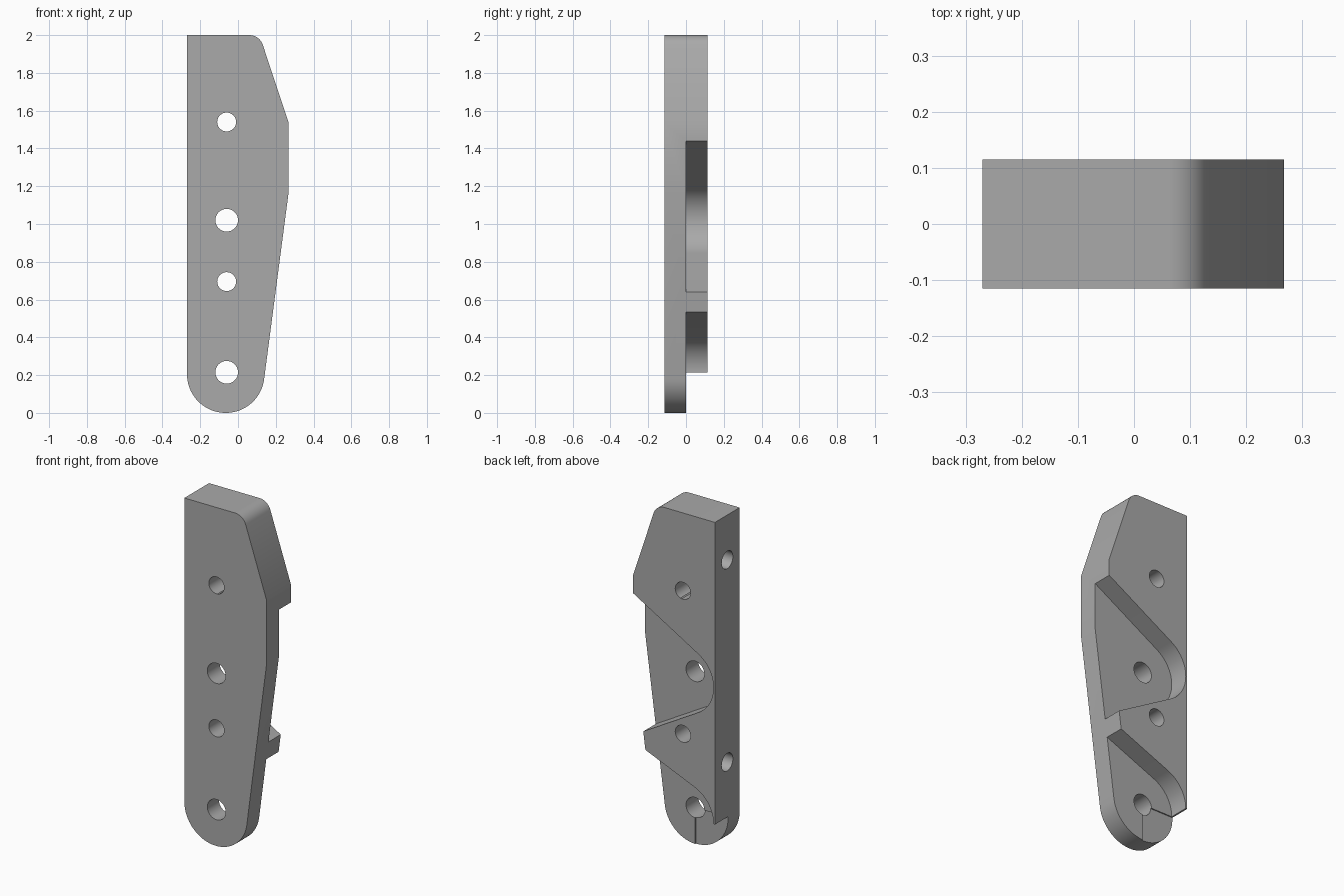
import bpy, bmesh
from math import sin, cos, tan, radians

if "Cube" in bpy.data.objects:
    bpy.data.objects.remove(bpy.data.objects["Cube"])

grey = bpy.data.materials.new("plain grey")
grey.use_nodes = True
grey.diffuse_color = (0.4, 0.4, 0.4, 1)
grey.node_tree.nodes["Principled BSDF"].inputs["Base Color"].default_value = (0.4, 0.4, 0.4, 1)


def arc(cx, cz, r, start, end, steps=24):
    """Points along an arc in the xz plane, angles in degrees."""
    angles = [radians(start + (end - start) * i / steps) for i in range(steps + 1)]
    return [(cx + r * cos(a), cz + r * sin(a)) for a in angles]


def prism(name, profile, y0, y1):
    """Extrude an xz profile from y0 to y1."""
    bm = bmesh.new()
    face = bm.faces.new([bm.verts.new((x, y0, z)) for x, z in profile])
    out = bmesh.ops.extrude_face_region(bm, geom=[face])
    new_verts = [v for v in out["geom"] if isinstance(v, bmesh.types.BMVert)]
    bmesh.ops.translate(bm, vec=(0, y1 - y0, 0), verts=new_verts)
    bmesh.ops.recalc_face_normals(bm, faces=bm.faces)
    mesh = bpy.data.meshes.new(name)
    bm.to_mesh(mesh)
    bm.free()
    mesh.materials.append(grey)
    ob = bpy.data.objects.new(name, mesh)
    bpy.context.collection.objects.link(ob)
    return ob


def cut(target, cutter):
    """Subtract the cutter and discard it."""
    cutter.hide_render = True
    mod = target.modifiers.new("cut", 'BOOLEAN')
    mod.operation = 'DIFFERENCE'
    mod.solver = 'EXACT'
    mod.object = cutter
    bpy.ops.object.select_all(action='DESELECT')
    bpy.context.view_layer.objects.active = target
    target.select_set(True)
    bpy.ops.object.modifier_apply(modifier=mod.name)
    bpy.data.objects.remove(cutter)


HALF = 0.115       # half thickness
LEFT = -0.27       # straight edge
HOLE_X = -0.06     # line of the through holes
FAR = 0.5          # beyond the outline

# Plate outline: rounded foot, slanted edge, rounded top corner
outline = arc(-0.065, 0.205, 0.205, 180, 352.6, 48)
outline += [(0.267, 1.16), (0.267, 1.54)]
outline += arc(0.06, 1.925, 0.075, 18.2, 90, 12)
outline += [(LEFT, 2.0)]
plate = prism("lever_plate", outline, -HALF, HALF)

# Wedge-shaped rear pocket, tangent to an arc around the middle hole
mid_z, pocket_r = 1.02, 0.2
wedge = arc(HOLE_X, mid_z, pocket_r, 120, 240)
reach = (FAR - wedge[0][0]) * tan(radians(30))
wedge = [(FAR, wedge[0][1] + reach)] + wedge + [(FAR, wedge[-1][1] - reach)]
cut(plate, prism("wedge_pocket_cutter", wedge, 0, 0.2))

# Lower rear pocket, open around the foot
low_z, slope = 0.215, 22.7
pocket = arc(HOLE_X, low_z, pocket_r, 90 + slope, 180)
rise = (FAR - pocket[0][0]) * tan(radians(slope))
pocket = [(FAR, pocket[0][1] + rise)] + pocket
pocket += [(-FAR, low_z), (-FAR, -0.1), (FAR, -0.1)]
cut(plate, prism("foot_pocket_cutter", pocket, 0, 0.2))

# Shallow step in one quarter of the foot
step = [(-FAR, -0.1), (HOLE_X, -0.1), (HOLE_X, low_z), (-FAR, low_z)]
cut(plate, prism("foot_step_cutter", step, -0.007, 0.05))

# Through holes
for z, r in ((1.54, 0.05), (mid_z, 0.06), (0.695, 0.05), (low_z, 0.06)):
    circle = arc(HOLE_X, z, r, 0, 360, 40)[:-1]
    cut(plate, prism("hole_cutter", circle, -0.3, 0.3))

# Blind holes in the straight edge
for z in (1.735, 0.54):
    bpy.ops.mesh.primitive_cylinder_add(vertices=40, radius=0.052, depth=0.4,
                                        location=(LEFT, 0, z),
                                        rotation=(0, radians(90), 0))
    drill = bpy.context.object
    drill.name = "edge_hole_cutter"
    drill.data.materials.append(grey)
    cut(plate, drill)

bpy.ops.object.select_all(action='DESELECT')
plate.select_set(True)
bpy.context.view_layer.objects.active = plate
bpy.ops.object.shade_smooth_by_angle(angle=radians(30))
